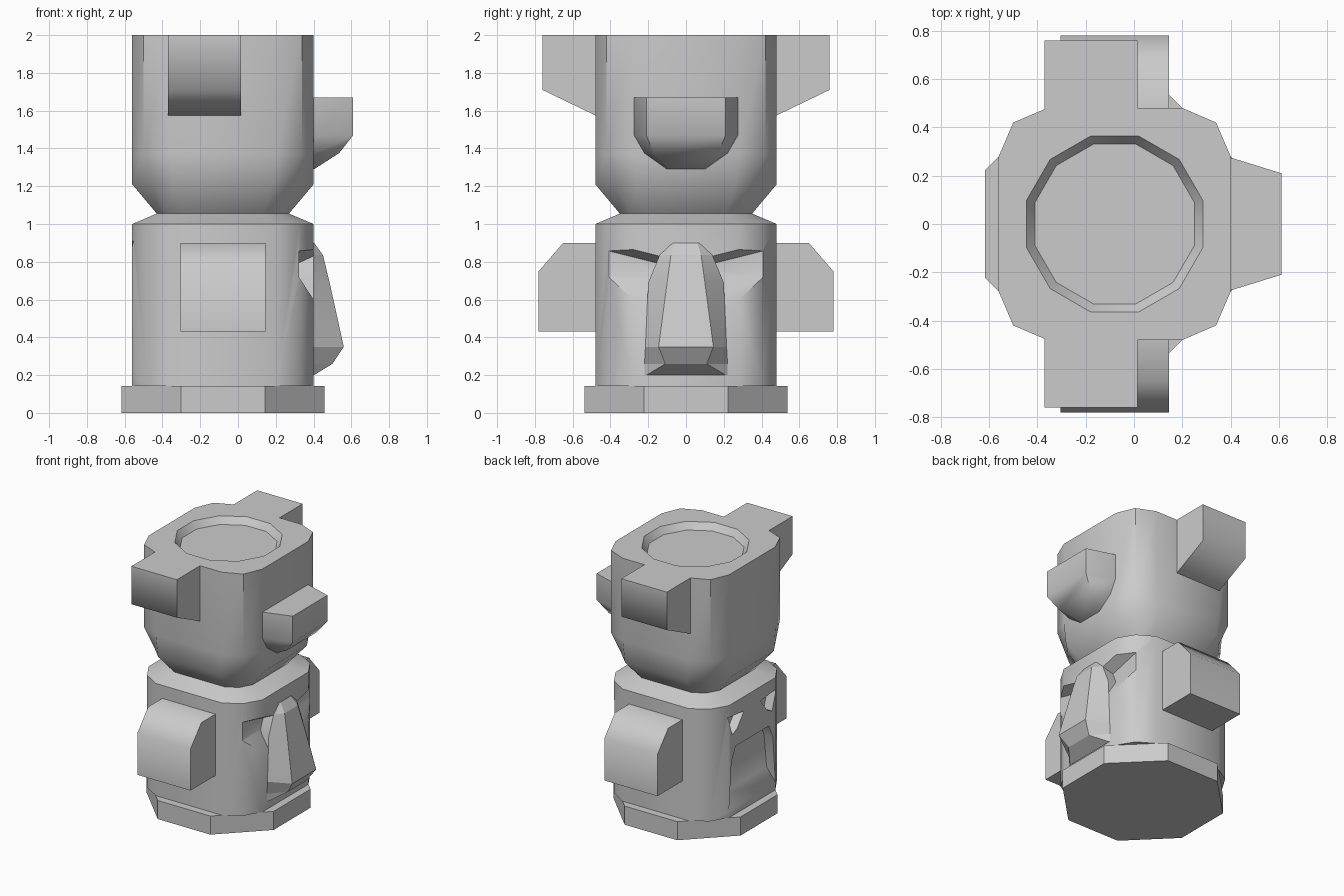
import bpy, bmesh, math

if "Cube" in bpy.data.objects:
    bpy.data.objects.remove(bpy.data.objects["Cube"])

CX = -0.08  # centre of the trunk in x


def loft(name, rings, smooth=None):
    """Closed solid through equal-length rings of points."""
    bm = bmesh.new()
    rows = [[bm.verts.new(p) for p in ring] for ring in rings]
    n = len(rows[0])
    for a, b in zip(rows, rows[1:]):
        for i in range(n):
            j = (i + 1) % n
            bm.faces.new((a[i], a[j], b[j], b[i]))
    bm.faces.new(rows[0][::-1])
    bm.faces.new(rows[-1])
    bmesh.ops.recalc_face_normals(bm, faces=bm.faces)
    me = bpy.data.meshes.new(name)
    bm.to_mesh(me)
    bm.free()
    ob = bpy.data.objects.new(name, me)
    bpy.context.collection.objects.link(ob)
    if smooth:
        shade(ob, smooth)
    return ob


def shade(ob, angle):
    bpy.ops.object.select_all(action='DESELECT')
    bpy.context.view_layer.objects.active = ob
    ob.select_set(True)
    bpy.ops.object.shade_smooth_by_angle(angle=math.radians(angle))


def cut(target, cutter):
    mod = target.modifiers.new("cut", 'BOOLEAN')
    mod.operation, mod.solver, mod.object = 'DIFFERENCE', 'EXACT', cutter
    bpy.context.view_layer.objects.active = target
    bpy.ops.object.modifier_apply(modifier=mod.name)
    bpy.data.objects.remove(cutter)


def section(z, h, c, m):
    """Rounded-square ring: half width h, flat half length c, corner m."""
    q = [(h, -c), (h, c), (m, m)]
    pts = []
    for k in range(4):
        for x, y in q:
            for _ in range(k):
                x, y = -y, x
            pts.append((CX + x, y, z))
    return pts


def circle(z, r, n, turn):
    return [(CX + r * math.cos(turn + math.tau * i / n),
             r * math.sin(turn + math.tau * i / n), z) for i in range(n)]


# octagonal plinth
loft("plinth", [circle(z, 0.582, 8, math.pi / 8) for z in (0, 0.142)])

# trunk: torso, neck and head
trunk = loft("trunk", [
    section(0.142, 0.48, 0.28, 0.405),
    section(1.00, 0.48, 0.28, 0.405),
    section(1.055, 0.35, 0.21, 0.30),
    section(1.21, 0.48, 0.26, 0.37),
    section(1.37, 0.48, 0.28, 0.42),
    section(2.00, 0.48, 0.28, 0.42)])

# shallow dish in the top
t12 = math.pi / 12
cut(trunk, loft("dish_cutter", [circle(1.95, 0.342, 12, t12),
                                circle(2.0, 0.378, 12, t12),
                                circle(2.05, 0.378, 12, t12)]))

for s in (-1, 1):
    # eye sockets beside the beak, brows rising outwards
    rings = []
    for y, top in ((0.10, 0.82), (0.42, 0.90)):
        prof = [(0.45, top + 0.02), (0.40, top), (0.322, top - 0.04),
                (0.322, 0.72), (0.40, 0.60), (0.45, 0.55)]
        rings.append([(x, s * y, z) for x, z in prof])
    cut(trunk, loft("socket_cutter", rings))
    # small slots at the back
    slot = [(0.29, 0.91), (0.10, 0.89), (0.18, 0.79), (0.24, 0.76)]
    cut(trunk, loft("slot_cutter", [[(x, s * y, z) for y, z in slot]
                                    for x in (-0.60, -0.49)]))

# arched hollow at the back, with a sloping sill
arch = [(-0.28, 0.20), (0.28, 0.20), (0.25, 0.56), (0.20, 0.66),
        (-0.20, 0.66), (-0.25, 0.56)]
cut(trunk, loft("arch_cutter", [
    [(-0.60, y, z if z > 0.3 else 0.16) for y, z in arch],
    [(-0.56, y, z) for y, z in arch],
    [(-0.485, y, z if z > 0.3 else 0.30) for y, z in arch]]))
shade(trunk, 42)

# ears and arms: side profiles in (y, z), mirrored
ear = [(0.42, 2.0), (0.76, 2.0), (0.76, 1.71), (0.48, 1.575), (0.42, 1.575)]
arm = [(0.42, 0.9), (0.65, 0.9), (0.78, 0.75), (0.78, 0.43), (0.42, 0.43)]
for side, s in (("front", -1), ("back", 1)):
    for part, prof, x0, x1 in (("ear", ear, -0.37, 0.015), ("arm", arm, -0.305, 0.145)):
        loft(f"{part}_{side}", [[(x, s * y, z) for y, z in prof]
                                for x in (x0, x1)], smooth=66)


def wedge(name, levels, root, smooth=None):
    """Levels of (z, wall half width, tip x, tip half width), rooted in the wall."""
    return loft(name, [[(root, -w, z), (0.40, -w, z), (x, -t, z),
                        (x, t, z), (0.40, w, z), (root, w, z)]
                       for z, w, x, t in levels], smooth)


# snout on the head
wedge("snout", [(1.29, 0.10, 0.403, 0.09), (1.375, 0.22, 0.535, 0.17),
                (1.47, 0.275, 0.61, 0.21), (1.67, 0.275, 0.61, 0.21)], 0.34, 45)

# beak on the torso
wedge("beak", [(0.20, 0.22, 0.403, 0.21), (0.26, 0.22, 0.50, 0.11),
               (0.35, 0.215, 0.56, 0.145), (0.69, 0.20, 0.485, 0.10),
               (0.835, 0.14, 0.45, 0.08), (0.90, 0.07, 0.403, 0.06)], 0.30, 20)
